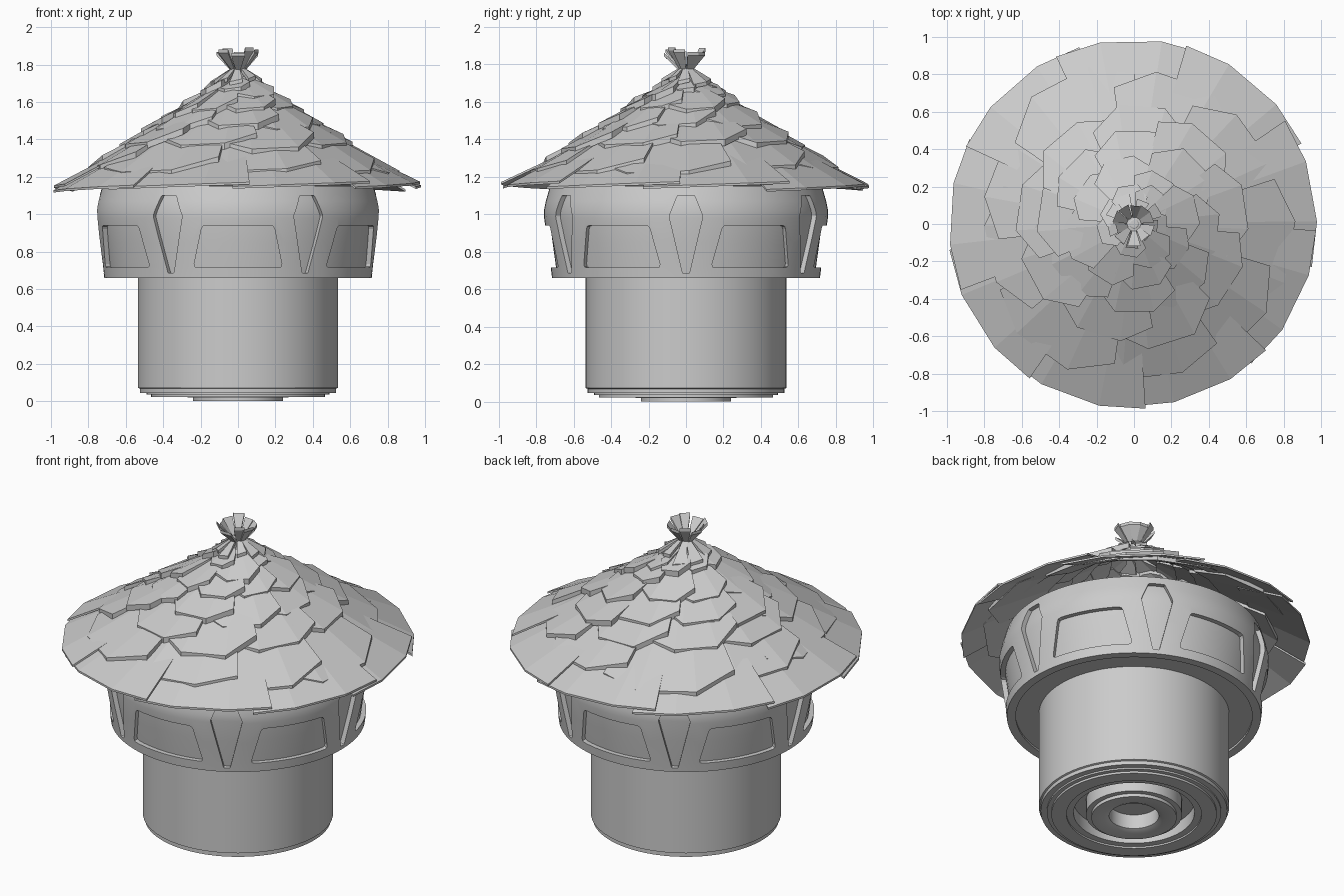
import bpy, bmesh, math, random
from math import sin, cos, pi, radians
from mathutils import Vector

if "Cube" in bpy.data.objects:
    bpy.data.objects.remove(bpy.data.objects["Cube"])

random.seed(7)


def finish(bm, name, smooth=False):
    bmesh.ops.recalc_face_normals(bm, faces=bm.faces)
    me = bpy.data.meshes.new(name)
    bm.to_mesh(me)
    bm.free()
    ob = bpy.data.objects.new(name, me)
    bpy.context.collection.objects.link(ob)
    if smooth:
        bpy.ops.object.select_all(action='DESELECT')
        ob.select_set(True)
        bpy.context.view_layer.objects.active = ob
        bpy.ops.object.shade_smooth_by_angle(angle=radians(30))
    return ob


def lathe(name, profile, steps=72, closed=False):
    """Spin an (r, z) profile about z; r = 0 collapses to a pole."""
    bm = bmesh.new()
    rings = []
    for r, z in profile:
        if r < 1e-5:
            rings.append([bm.verts.new((0, 0, z))] * steps)
        else:
            rings.append([bm.verts.new((r * cos(2 * pi * i / steps), r * sin(2 * pi * i / steps), z))
                          for i in range(steps)])
    pairs = list(zip(rings, rings[1:])) + ([(rings[-1], rings[0])] if closed else [])
    for a, b in pairs:
        for i in range(steps):
            j = (i + 1) % steps
            vs = list(dict.fromkeys((a[i], a[j], b[j], b[i])))
            bm.faces.new(vs)
    return finish(bm, name, True)


def polar(a, r, z):
    return Vector((r * sin(a), -r * cos(a), z))


def plate(bm, top, bottom, thick):
    """Thick strip between two point rows."""
    k = len(top)
    down = Vector((0, 0, -thick))
    A, B = [[bm.verts.new(p) for p in row] for row in (top, bottom)]
    C, D = [[bm.verts.new(p + down) for p in row] for row in (top, bottom)]
    for i in range(k - 1):
        bm.faces.new((A[i], A[i + 1], B[i + 1], B[i]))
        bm.faces.new((C[i], D[i], D[i + 1], C[i + 1]))
        bm.faces.new((B[i], B[i + 1], D[i + 1], D[i]))
        bm.faces.new((A[i], C[i], C[i + 1], A[i + 1]))
    for i in (0, k - 1):
        bm.faces.new((A[i], B[i], D[i], C[i]))


# Trunk with stepped, grooved underside
lathe("trunk", [(0, .10), (.14, .10), (.14, .012), (.17, 0), (.24, 0), (.24, .02), (.27, .02),
                (.27, .11), (.34, .11), (.34, .032), (.38, .032), (.38, .022), (.465, .022),
                (.465, .035), (.49, .035), (.49, .045), (.525, .045), (.525, .068),
                (.535, .072), (.535, .70), (0, .70)])

# Window band, open through the holes to the drum behind
outer = [(.715, .66), (.722, .72), (.74, .85), (.757, .98), (.758, 1.02), (.748, 1.07), (.725, 1.15)]
band = lathe("window_band", outer + [(r - .05, z) for r, z in reversed(outer)], closed=True)
lathe("window_panes", [(.50, .675)] + [(r - .028, z + (.015 if z < .7 else 0)) for r, z in outer]
      + [(.4, 1.15), (0, 1.15)])

# Cutters: six rounded windows and six kite shaped slots
bm = bmesh.new()
window = [(-.238, .715), (.238, .715), (.192, .94), (-.192, .94)]
kite = [(-.018, .685), (.018, .685), (.09, .99), (.045, 1.10), (-.045, 1.10), (-.09, .99)]
for n in range(12):
    a = n * pi / 6
    shape, rad = (window, .02) if n % 2 == 0 else (kite, .006)
    pts = []
    for i, p in enumerate(shape):
        p, q, s = Vector(p), Vector(shape[i - 1]), Vector(shape[(i + 1) % len(shape)])
        u, v = p + (q - p).normalized() * rad, p + (s - p).normalized() * rad
        pts += [u, (u + v + p * 2) / 4, v]
    side, out = Vector((cos(a), sin(a), 0)), Vector((sin(a), -cos(a), 0))
    loops = [[bm.verts.new(side * p.x + out * r + Vector((0, 0, p.y))) for p in pts] for r in (.58, .85)]
    m = len(pts)
    for lp in loops:
        bm.faces.new(lp)
    for i in range(m):
        j = (i + 1) % m
        bm.faces.new((loops[0][i], loops[0][j], loops[1][j], loops[1][i]))
cutter = finish(bm, "band_cutter")
cutter.hide_render = True
cutter.hide_viewport = True
cut = band.modifiers.new("openings", 'BOOLEAN')
cut.operation = 'DIFFERENCE'
cut.solver = 'EXACT'
cut.object = cutter

# Roof slope
SLOPE = [(0, 1.76), (.2, 1.63), (.4, 1.49), (.6, 1.36), (.8, 1.225), (1.02, 1.10)]


def height(r):
    for (r0, z0), (r1, z1) in zip(SLOPE, SLOPE[1:]):
        if r <= r1:
            return z0 + (z1 - z0) * (r - r0) / (r1 - r0)
    return SLOPE[-1][1]


# Overlapping shingles: (outer r, inner r, count, corner chop)
rows = [(.985, .66, 9, 0), (.85, .50, 9, .09), (.66, .36, 9, .09),
        (.49, .24, 8, .08), (.35, .13, 8, .06), (.22, .04, 7, .05)]
for k, (ro, ri, count, chop) in enumerate(rows):
    bm = bmesh.new()
    for n in range(count):
        start = 2 * pi * (n + random.uniform(-.12, .12) + .4 * k) / count
        span = 2 * pi / count * (1.2 if k == 0 else 1.4)
        shift = random.uniform(-.012, .012) if k == 0 else random.uniform(-.05, .04)
        lift = random.uniform(.012, .03)
        top, low = [], []
        for t, c in ((0, 1), (.3, 0), (.7, 0), (1, 1)):
            a = start + span * t
            r = ro + shift - chop * c * random.uniform(.6, 1.2)
            low.append(polar(a, r, height(r) + lift + .028 * t))
            r2 = ri + .03 * c
            top.append(polar(a, r2, height(r2) - .008 + .02 * t))
        plate(bm, top, low, .012 if k == 0 else .034)
    finish(bm, f"roof_shingles_{k + 1}")

# Topknot: flared leaves above the tie, drooping leaves below it
bm = bmesh.new()
for n in range(10):
    a = 2 * pi * (n + random.uniform(-.15, .15)) / 10
    r, z = random.uniform(.10, .13), random.uniform(1.86, 1.895)
    plate(bm, [polar(a - .32, r, z), polar(a + .27, r, z)],
          [polar(a - .3, .025, 1.77), polar(a + .3, .025, 1.77)], .018)
finish(bm, "topknot_flare")
bm = bmesh.new()
for n in range(9):
    a = 2 * pi * (n + random.uniform(-.2, .2)) / 9
    r = random.uniform(.10, .17)
    plate(bm, [polar(a - .4, .022, 1.79), polar(a + .4, .022, 1.79)],
          [polar(a - .26, r, height(r) + .035), polar(a + .26, r, height(r) + .05)], .02)
finish(bm, "topknot_leaves")
lathe("topknot_tie", [(0, 1.70), (.05, 1.71), (.04, 1.76), (.04, 1.785), (0, 1.79)], 10)
